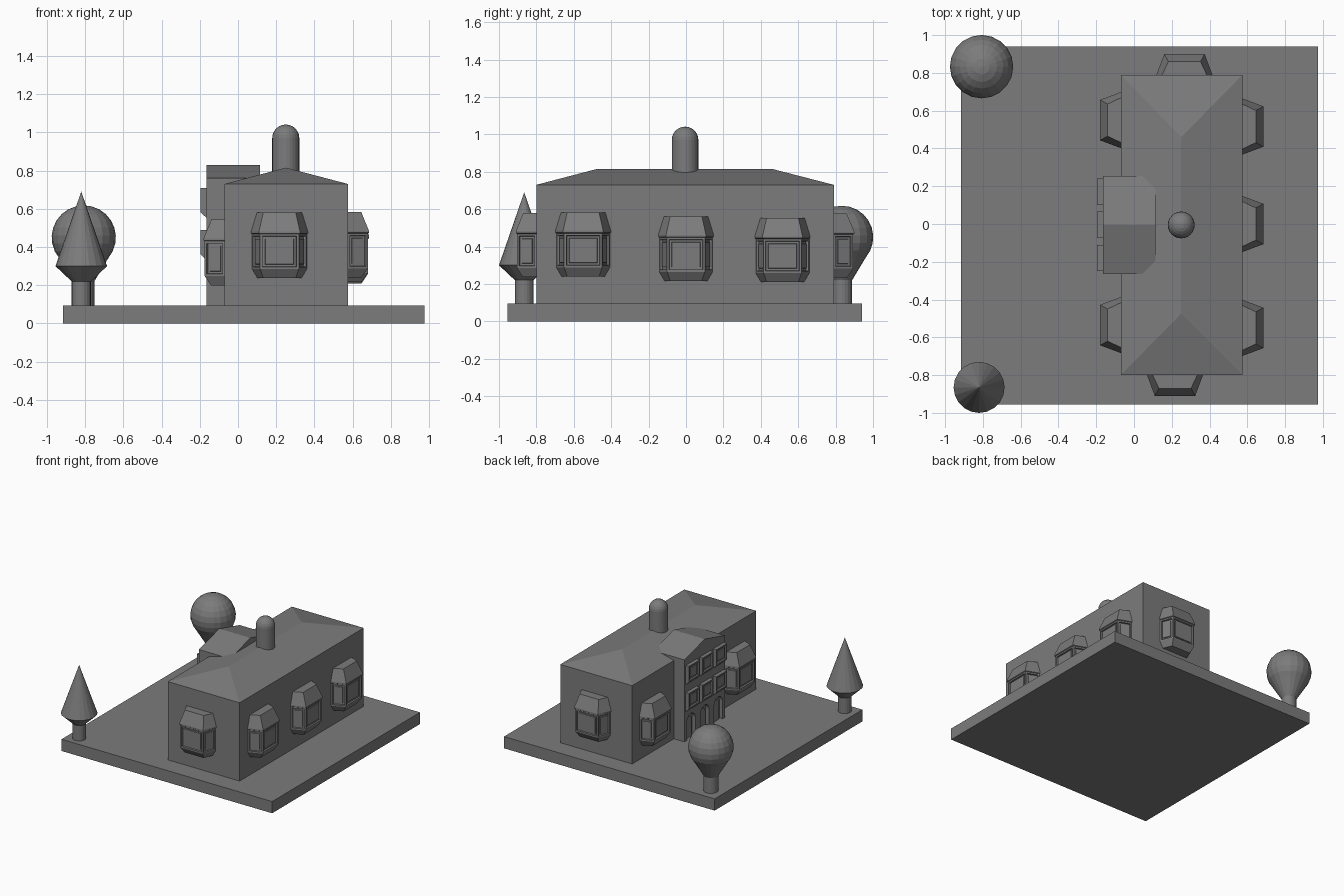
import bpy, bmesh
from math import sin, cos, pi, radians
from mathutils import Matrix, Vector

if "Cube" in bpy.data.objects:
    bpy.data.objects.remove(bpy.data.objects["Cube"])

GREY = (0.2, 0.2, 0.2, 1)
stone = bpy.data.materials.new("plain grey")
stone.use_nodes = True
stone.diffuse_color = GREY
stone.node_tree.nodes["Principled BSDF"].inputs["Base Color"].default_value = GREY


def loft(name, rings, place=Matrix(), windows=None):
    """Skin closed rings into a solid; window_rule picks faces to recess."""
    bm = bmesh.new()
    loops = [[bm.verts.new(p) for p in ring] for ring in rings]
    for a, b in zip(loops, loops[1:]):
        for i in range(len(a)):
            j = (i + 1) % len(a)
            bm.faces.new((a[i], a[j], b[j], b[i]))
    bm.faces.new(loops[0][::-1])
    bm.faces.new(loops[-1])
    bmesh.ops.remove_doubles(bm, verts=bm.verts, dist=0.0005)
    bmesh.ops.recalc_face_normals(bm, faces=bm.faces)
    if windows:
        # each window is a frame, a recess, and a slightly raised pane
        for face in [f for f in bm.faces if windows(f)]:
            for width, depth in ((0.016, 0), (0.003, -0.012), (0.016, 0), (0.003, 0.006)):
                bmesh.ops.inset_individual(bm, faces=[face], thickness=width, depth=depth)
    bm.transform(place)
    mesh = bpy.data.meshes.new(name)
    bm.to_mesh(mesh)
    bm.free()
    mesh.materials.append(stone)
    obj = bpy.data.objects.new(name, mesh)
    bpy.context.collection.objects.link(obj)
    return obj


def rect(x0, x1, y0, y1, z):
    return [(x0, y0, z), (x1, y0, z), (x1, y1, z), (x0, y1, z)]


def lathe(name, x, y, profile, sides):
    rings = [[(r * cos(2 * pi * i / sides), r * sin(2 * pi * i / sides), z)
              for i in range(sides)] for r, z in profile]
    return loft(name, rings, Matrix.Translation((x, y, 0)))


def arc(radius, height, start, steps):
    angles = [radians(start + (90 - start) * i / steps) for i in range(steps + 1)]
    return [(radius * cos(a), height + radius * sin(a)) for a in angles]


# ground slab, and house body with its hipped roof
GROUND = 0.095
loft("ground_slab", [rect(-0.915, 0.975, -0.955, 0.94, z) for z in (0, GROUND)])
loft("house", [rect(-0.07, 0.575, -0.80, 0.79, GROUND),
               rect(-0.07, 0.575, -0.80, 0.79, 0.73),
               rect(0.25, 0.25, -0.475, 0.46, 0.815)])

# domed chimney
lathe("chimney", 0.25, -0.005, [(0.071, 0.72)] + arc(0.071, 0.97, 0, 6), 24)

# gabled entrance block
BLOCK_X = -0.165
gable = [(-0.265, GROUND), (0.255, GROUND), (0.255, 0.76), (-0.005, 0.83), (-0.265, 0.76)]
block = loft("entrance_block", [[(x, y, z) for y, z in gable] for x in (BLOCK_X, 0.115)])

# arched doorways cut into the entrance block
COLUMNS = (-0.18, -0.005, 0.17)


def arch(y, half, foot, spring):
    return [(y - half, foot), (y + half, foot)] + [
        (y + half * cos(pi * i / 10), spring + half * sin(pi * i / 10)) for i in range(11)]


for y in COLUMNS:
    cutter = loft("arch_cutter", [[(x, *p) for p in arch(y, 0.055, GROUND - 0.02, 0.24)]
                                  for x in (BLOCK_X - 0.05, BLOCK_X + 0.03)])
    cut = block.modifiers.new("arch", "BOOLEAN")
    cut.object, cut.solver = cutter, "EXACT"
    bpy.context.view_layer.objects.active = block
    bpy.ops.object.modifier_apply(modifier=cut.name)
    bpy.data.objects.remove(cutter)
    # door leaf inside the archway
    loft("arched_door", [[(x, *p) for p in arch(y, 0.035, GROUND, 0.23)]
                         for x in (BLOCK_X + 0.02, BLOCK_X + 0.04)])

# two rows of framed windows with sloped sills
for z in (0.36, 0.58):
    for y in COLUMNS:
        a, b = y - 0.07, y + 0.07
        loft("entrance_window",
             [rect(BLOCK_X - 0.002, BLOCK_X + 0.02, a, b, z - 0.025),
              rect(BLOCK_X - 0.03, BLOCK_X + 0.02, a, b, z),
              rect(BLOCK_X - 0.03, BLOCK_X + 0.02, a, b, z + 0.13)],
             windows=lambda f: f.normal.x < -0.9)


# bay windows: half width at wall, half width outside, depth, drop from the top
BAY = [(0.115, 0.085, 0.072, -0.343), (0.143, 0.101, 0.104, -0.295),
       (0.143, 0.101, 0.104, -0.112), (0.148, 0.107, 0.11, -0.108),
       (0.148, 0.107, 0.11, -0.098), (0.118, 0.085, 0.07, 0)]


def bay(name, x, y, top, turn):
    rings = [[(-w, 0, z), (-o, -d, z), (o, -d, z), (w, 0, z)] for w, o, d, z in BAY]
    place = Matrix.Translation((x, y, top)) @ Matrix.Rotation(radians(turn), 4, "Z")
    loft(name, rings, place,
         lambda f: f.normal.y < -0.1 and abs(f.normal.z) < 0.01 and f.calc_area() > 0.012)


bay("front_bay", 0.217, -0.80, 0.58, 0)
bay("back_bay", 0.267, 0.79, 0.577, 180)
for y, top in ((-0.55, 0.583), (0, 0.56), (0.516, 0.553)):
    bay("left_bay", 0.575, y, top, 90)
for y in (-0.535, 0.55):
    bay("right_bay", -0.07, y, 0.543, -90)

# conical tree and round tree
lathe("conical_tree", -0.82, -0.865,
      [(0.05, GROUND), (0.05, 0.22), (0.135, 0.30), (0, 0.69)], 20)
lathe("round_tree", -0.807, 0.833,
      [(0.055, GROUND), (0.055, 0.22), (0.085, 0.27)] + arc(0.168, 0.45, -40, 9), 20)
